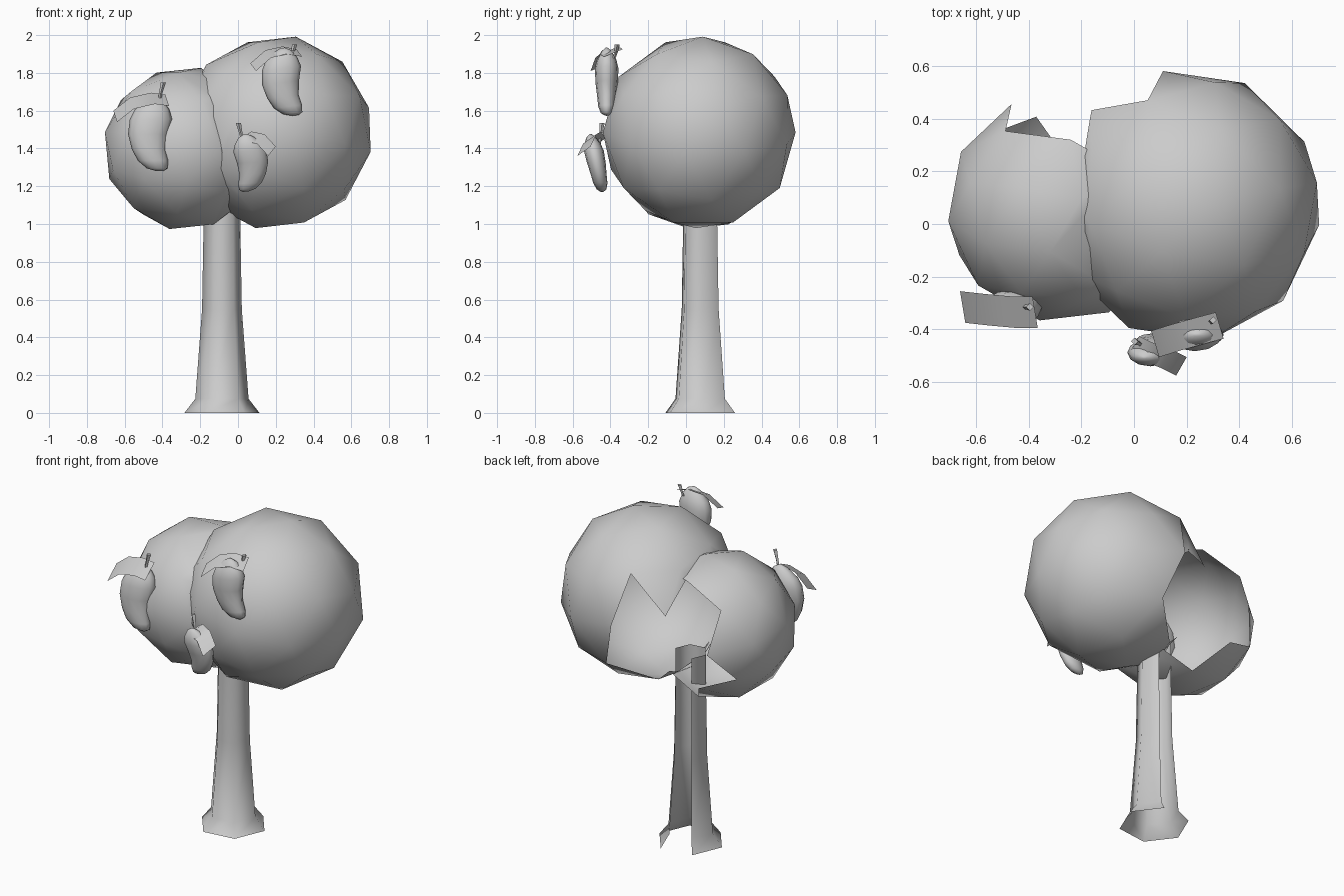
import bpy, bmesh, math
from mathutils import Vector, Matrix

if "Cube" in bpy.data.objects:
    bpy.data.objects.remove(bpy.data.objects["Cube"])


def finish(bm, name, smooth=True):
    me = bpy.data.meshes.new(name)
    for f in bm.faces:
        f.smooth = smooth
    bm.to_mesh(me)
    bm.free()
    ob = bpy.data.objects.new(name, me)
    bpy.context.collection.objects.link(ob)
    return ob


def skin(bm, rings, closed=True, skip=()):
    """Bridge successive rings of bmesh verts with quads."""
    for a, b in zip(rings, rings[1:]):
        n = len(a)
        for i in range(n if closed else n - 1):
            if i not in skip:
                j = (i + 1) % n
                bm.faces.new((a[i], a[j], b[j], b[i]))


# Trunk: flared hexagon, open at the hidden back panel
def trunk():
    bm = bmesh.new()
    rings = []
    for z, r in [(0, .2), (.075, .142), (.55, .106), (1.0, .098), (1.18, .097)]:
        rings.append([bm.verts.new((-.085 + r * math.cos(math.radians(7 + 60 * k)),
                                    .075 + r * math.sin(math.radians(7 + 60 * k)), z))
                      for k in range(6)])
    skin(bm, rings, skip=(1,))
    finish(bm, "trunk")


# Foliage: low-poly balls trimmed where they meet and open at the back
BIG, SMALL = Vector((.2, .07, 1.485)), Vector((-.28, .06, 1.4))
SEAM, AXIS = Vector((-.116, .07, 1.43)), (BIG - SMALL).normalized()


def crown(name, centre, r, turn, gap_dir, gap, side):
    bm = bmesh.new()
    bmesh.ops.create_icosphere(bm, subdivisions=2, radius=r,
                               matrix=Matrix.Rotation(math.radians(turn), 4, 'Z')
                               @ Matrix.Rotation(math.radians(12), 4, 'Y'))
    g = Vector(gap_dir).normalized()
    hole = [f for f in bm.faces if f.calc_center_median().dot(g) > gap * r]
    bmesh.ops.delete(bm, geom=hole, context='FACES')
    bmesh.ops.translate(bm, verts=bm.verts, vec=centre)
    bmesh.ops.bisect_plane(bm, geom=bm.verts[:] + bm.edges[:] + bm.faces[:],
                           plane_co=SEAM - AXIS * side * .015,
                           plane_no=-AXIS * side, clear_outer=True)
    finish(bm, name)


# Fruit: kidney-shaped loft, (x centre, z, half width)
BODY = [(.02, .195, .012), (.018, .175, .05), (.005, .13, .092), (-.001, .08, .112),
        (-.016, 0, .106), (-.012, -.08, .09), (.01, -.14, .08),
        (.032, -.18, .055), (.045, -.195, .018)]


def fruit(name, centre, size, flip, lean, tilt):
    bm = bmesh.new()
    rings = []
    for x, z, w in BODY:
        ring = []
        for k in range(12):
            a = math.tau * k / 12
            ring.append(bm.verts.new((x + w * math.cos(a),
                                      .6 * w * math.sin(a) + lean * z, z)))
        rings.append(ring)
    skin(bm, rings)
    bm.faces.new(rings[0])
    bm.faces.new(rings[-1])
    m = (Matrix.Translation(centre) @ Matrix.Rotation(tilt, 4, 'Y')
         @ Matrix.Diagonal((size * flip, size, size, 1)))
    bmesh.ops.transform(bm, matrix=m, verts=bm.verts)
    bmesh.ops.recalc_face_normals(bm, faces=bm.faces)
    finish(bm, name)


# Stem: square tapered rod widening at its tip
def stem(name, pts):
    bm = bmesh.new()
    rings = []
    for p, r in zip(pts, (.008, .009, .014)):
        rings.append([bm.verts.new((p[0] + r * math.cos(a), p[1] + r * math.sin(a), p[2]))
                      for a in (0, math.pi / 2, math.pi, 3 * math.pi / 2)])
    skin(bm, rings)
    bm.faces.new(rings[-1])
    finish(bm, name, False)


# Leaf: drooping single-sided strip
def leaf(name, path, half):
    bm = bmesh.new()
    h = Vector(half)
    rings = [[bm.verts.new(Vector(p) + h * s) for s in (-1, 1)] for p in path]
    skin(bm, rings, closed=False)
    finish(bm, name)


trunk()
crown("large_crown", BIG, .518, 10, (-.6, .75, -.25), .74, 1)
crown("small_crown", SMALL, .436, 25, (.475, .88, -.05), .47, -1)

fruit("left_fruit", (-.46, -.325, 1.475), 1.0, 1, .1, 0)
stem("left_stem", [(-.42, -.315, 1.63), (-.41, -.315, 1.69), (-.395, -.315, 1.75)])
leaf("left_leaf", [(-.375, -.335, 1.655), (-.45, -.335, 1.665),
                   (-.56, -.325, 1.64), (-.65, -.315, 1.57)], (.01, -.06, -.03))

fruit("upper_fruit", (.24, -.42, 1.75), .93, 1, 0, -.12)
stem("upper_stem", [(.285, -.38, 1.88), (.29, -.37, 1.91), (.3, -.365, 1.95)])
leaf("upper_leaf", [(.325, -.385, 1.905), (.25, -.405, 1.92),
                    (.16, -.43, 1.9), (.08, -.455, 1.83)], (.015, -.05, -.02))

fruit("lower_fruit", (.065, -.475, 1.325), .78, -1, -.2, -.06)
stem("lower_stem", [(.03, -.46, 1.42), (.015, -.45, 1.48), (.002, -.445, 1.535)])
leaf("lower_leaf", [(0, -.46, 1.43), (.05, -.485, 1.465),
                    (.12, -.51, 1.45), (.18, -.54, 1.385)], (-.02, -.035, -.025))
